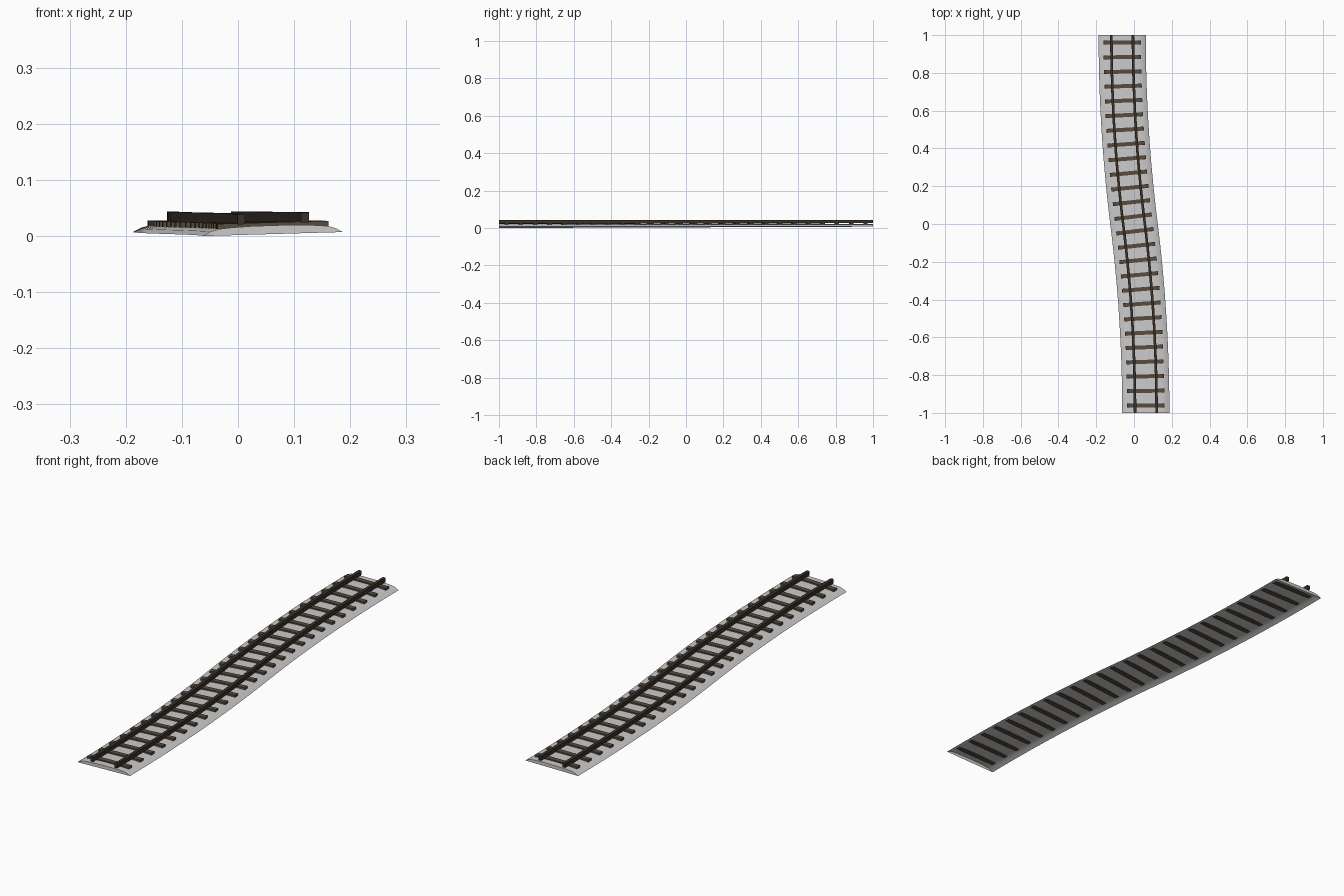
import bpy, bmesh, math
from mathutils import Vector

if "Cube" in bpy.data.objects:
    bpy.data.objects.remove(bpy.data.objects["Cube"])


def mat(name, col):
    m = bpy.data.materials.new(name)
    m.diffuse_color = (*col, 1)
    m.use_nodes = True
    m.node_tree.nodes["Principled BSDF"].inputs["Base Color"].default_value = m.diffuse_color
    return m


GRAVEL = mat("light_grey_gravel", (0.6, 0.6, 0.6))
WOOD = mat("brown_wood", (0.1, 0.07, 0.045))
STEEL = mat("dark_rusty_steel", (0.042, 0.031, 0.022))


# Track centre line: two opposing arcs forming a gentle S
def centre(y):
    k = 0.0625
    return k - k * (y + 1) ** 2 if y < 0 else -k + k * (1 - y) ** 2


def angle(y):
    return math.atan(0.125 * (1 - abs(y)))


# Maps local (across, along, up) at station y to the world, with a fading bank
def place(y, across, up, along=0.0):
    a = angle(y)
    fade = (1 - y) / 2
    z = 0.0072 + up + (across / 0.125 - 1) * 0.0036 * fade
    return Vector((centre(y) + across * math.cos(a) - along * math.sin(a),
                   y + across * math.sin(a) * (1 - abs(y) ** 8) + along * math.cos(a), z))


def finish(name, bm, material, smooth=False):
    me = bpy.data.meshes.new(name)
    bm.to_mesh(me)
    bm.free()
    me.materials.append(material)
    ob = bpy.data.objects.new(name, me)
    bpy.context.collection.objects.link(ob)
    if smooth:
        bpy.context.view_layer.objects.active = ob
        ob.select_set(True)
        bpy.ops.object.shade_smooth_by_angle(angle=math.radians(35))
        ob.select_set(False)
    return ob


# Sweep a cross-section along the track, with end caps
def sweep(name, profile, material, closed, smooth=False):
    bm = bmesh.new()
    n = 32
    rows = [[bm.verts.new(place(-1 + 2 * i / n, x, z)) for x, z in profile]
            for i in range(n + 1)]
    m = len(profile)
    for a, b in zip(rows, rows[1:]):
        for j in range(m if closed else m - 1):
            k = (j + 1) % m
            bm.faces.new((a[j], a[k], b[k], b[j]))
    bm.faces.new(rows[0][::-1])
    bm.faces.new(rows[-1])
    if closed:
        bmesh.ops.recalc_face_normals(bm, faces=bm.faces)
    return finish(name, bm, material, smooth)


# Gravel bed: arched shell, open underneath
half = [(0.125, 0.0), (0.112, 0.007), (0.098, 0.0115), (0.075, 0.0135), (0.04, 0.015)]
bed = [(-x, z) for x, z in half] + [(0, 0.0155)] + half[::-1]
sweep("gravel_bed", bed, GRAVEL, False, True)

# Two rails
for side, name in ((-1, "left_rail"), (1, "right_rail")):
    c, w = side * 0.057, 0.0068
    sweep(name, [(c - w, 0.019), (c + w, 0.019), (c + w, 0.037), (c - w, 0.037)],
          STEEL, True)

# Sleepers
bm = bmesh.new()
count = 26
for i in range(count):
    y = -0.96 + 1.92 * i / (count - 1)
    cube = bmesh.ops.create_cube(bm, size=1)["verts"]
    for v in cube:
        v.co = place(y, v.co.x * 0.198, 0.0155 + v.co.z * 0.0105, v.co.y * 0.021)
finish("sleepers", bm, WOOD)
